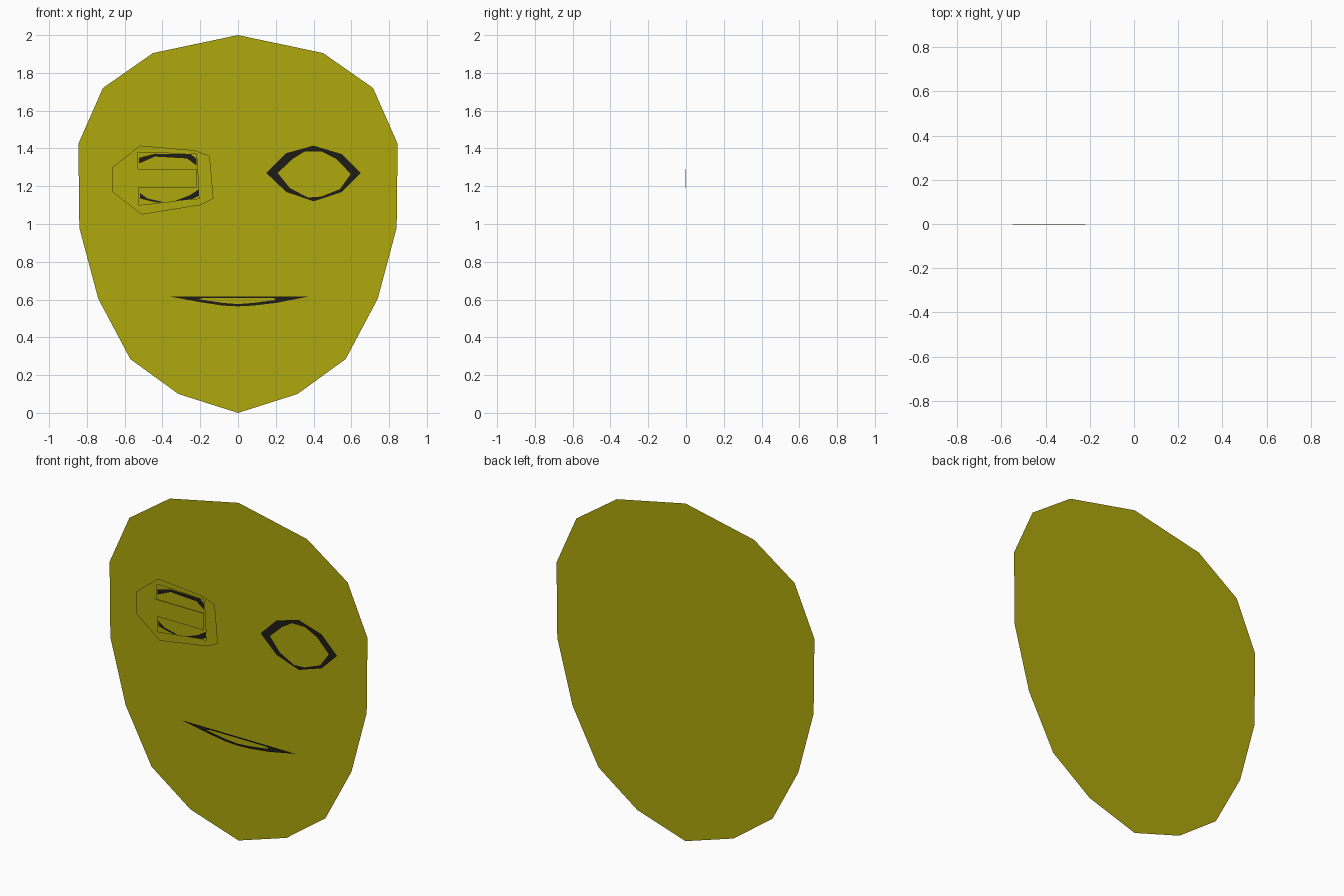
import bpy, bmesh

def material(name, rgb):
    m = bpy.data.materials.new(name)
    m.diffuse_color = (*rgb, 1)
    return m

YELLOW = material("olive yellow", (0.43, 0.385, 0.004))
BLACK = material("near black", (0.013, 0.012, 0.008))

def plate(name, loops, y, mat, mirror=False):
    """Flat sheet facing -y; the first loop is the outline, later loops are holes."""
    bm = bmesh.new()
    edges = []
    for loop in loops:
        vs = [bm.verts.new((x, y, z)) for x, z in loop]
        edges += [bm.edges.new((a, b)) for a, b in zip(vs, vs[1:] + vs[:1])]
    if len(loops) == 1:
        bm.faces.new(vs)
    else:
        bmesh.ops.triangle_fill(bm, edges=edges, use_beauty=True, normal=(0, -1, 0))
    bm.normal_update()
    for f in bm.faces:
        if f.normal.y > 0:
            f.normal_flip()
    me = bpy.data.meshes.new(name)
    bm.to_mesh(me)
    bm.free()
    me.materials.append(mat)
    ob = bpy.data.objects.new(name, me)
    bpy.context.collection.objects.link(ob)
    return ob

# face sheet, mirrored half outline
half = [(0.45, 1.905), (0.715, 1.72), (0.845, 1.425), (0.84, 0.98),
        (0.74, 0.605), (0.57, 0.285), (0.315, 0.10)]
plate("face", [[(0, 2)] + half + [(0, 0)] + [(-x, z) for x, z in half[::-1]]], 0.005, YELLOW)

# open eye ring
plate("open_eye", [
    [(0.15, 1.27), (0.255, 1.375), (0.40, 1.415), (0.55, 1.37),
     (0.65, 1.27), (0.55, 1.17), (0.40, 1.12), (0.255, 1.17)],
    [(0.21, 1.27), (0.29, 1.345), (0.355, 1.385), (0.44, 1.385), (0.52, 1.345),
     (0.597, 1.265), (0.54, 1.185), (0.44, 1.145), (0.37, 1.14), (0.275, 1.19)]],
    -0.002, BLACK)

# winking eye: lid frame with a window, and the dark rim strips showing in it
plate("wink_frame", [
    [(-0.665, 1.30), (-0.52, 1.415), (-0.23, 1.39), (-0.15, 1.36),
     (-0.13, 1.135), (-0.20, 1.10), (-0.51, 1.05), (-0.665, 1.17)],
    [(-0.53, 1.38), (-0.22, 1.37), (-0.205, 1.135), (-0.525, 1.10)]], -0.003, YELLOW)
plate("wink_upper_rim", [[(-0.525, 1.32), (-0.525, 1.35), (-0.44, 1.372), (-0.25, 1.37),
      (-0.22, 1.345), (-0.22, 1.31), (-0.27, 1.347), (-0.44, 1.357)]], -0.002, BLACK)
plate("wink_lower_rim_outer", [[(-0.52, 1.165), (-0.48, 1.135), (-0.40, 1.117),
      (-0.40, 1.11), (-0.46, 1.12), (-0.52, 1.135)]], -0.002, BLACK)
plate("wink_lower_rim_inner", [[(-0.34, 1.12), (-0.26, 1.15), (-0.205, 1.185),
      (-0.205, 1.15), (-0.25, 1.127)]], -0.002, BLACK)

# closed lid, a thin slab over the window
lid = plate("wink_lid", [[(-0.55, 1.19), (-0.55, 1.29), (-0.22, 1.29), (-0.22, 1.19)]],
            -0.005, YELLOW)
solid = lid.modifiers.new("thickness", 'SOLIDIFY')
solid.thickness = 0.002
solid.offset = -1

# smiling mouth, a crescent outline
plate("mouth", [
    [(-0.365, 0.617), (0.38, 0.617), (0.20, 0.582), (0.08, 0.568),
     (0, 0.564), (-0.08, 0.568), (-0.20, 0.586)],
    [(-0.18, 0.609), (0.19, 0.609), (0.20, 0.598), (0.08, 0.582), (0, 0.576),
     (-0.08, 0.582), (-0.21, 0.602)]], -0.002, BLACK)
